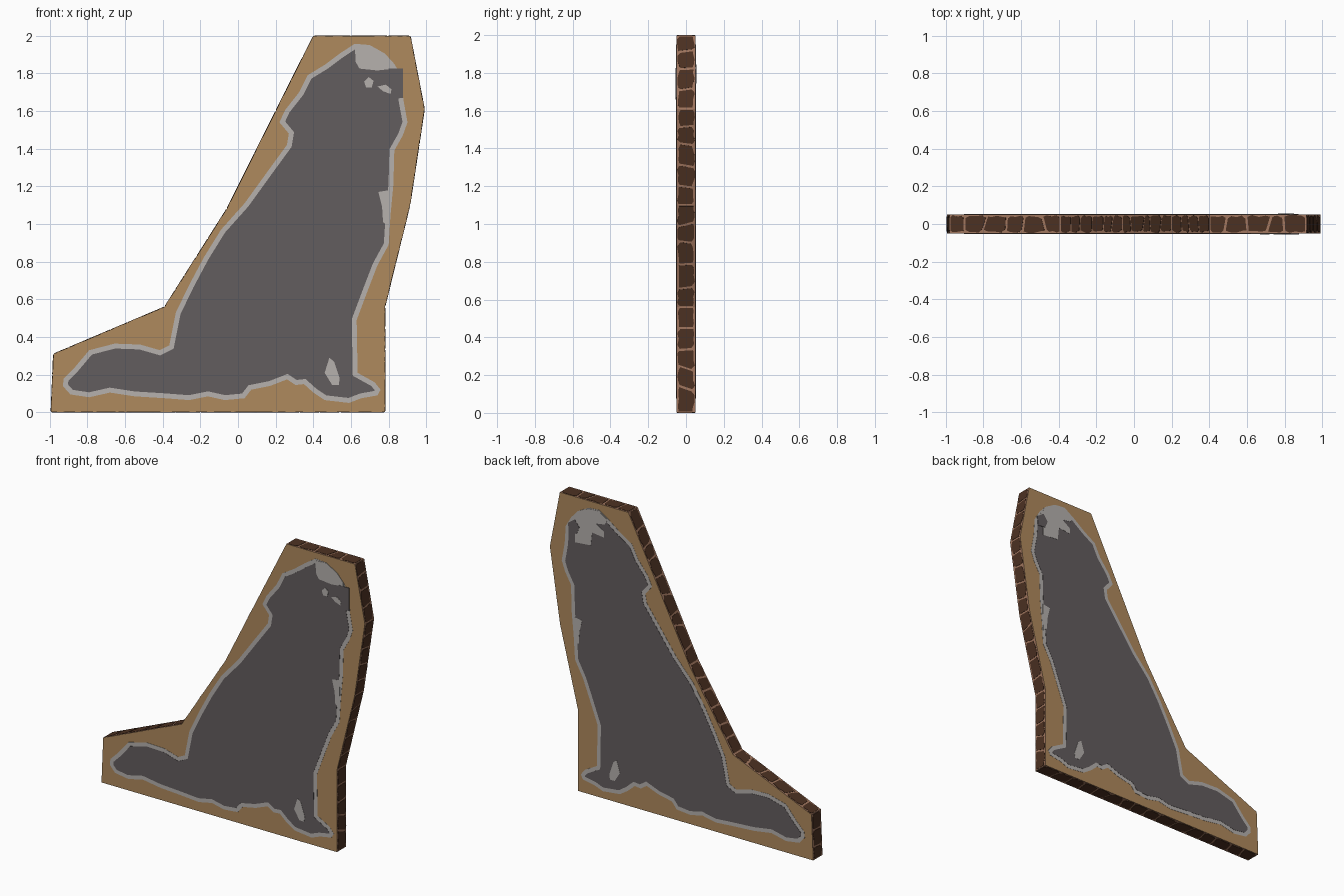
import bpy, bmesh, random
from mathutils import Vector

if "Cube" in bpy.data.objects:
    bpy.data.objects.remove(bpy.data.objects["Cube"])

random.seed(4)


def material(name, rgb):
    m = bpy.data.materials.new(name)
    m.diffuse_color = (*rgb, 1)
    m.use_nodes = True
    m.node_tree.nodes["Principled BSDF"].inputs["Base Color"].default_value = m.diffuse_color
    return m


TAN = material("tan board", (0.425, 0.252, 0.110))
DARK = material("dark grey paint", (0.124, 0.109, 0.113))
LIGHT = material("light grey paint", (0.465, 0.440, 0.420))
STONE = material("dark brown stone", (0.073, 0.031, 0.016))
MORTAR = material("pale brown mortar", (0.36, 0.185, 0.115))


def prism(bm, ring, offset):
    """Closed solid from a 3D ring swept along offset."""
    a = [bm.verts.new(p) for p in ring]
    b = [bm.verts.new(Vector(p) + offset) for p in ring]
    n = len(ring)
    bm.faces.new(a)
    bm.faces.new(b)
    for i in range(n):
        j = (i + 1) % n
        bm.faces.new((a[i], a[j], b[j], b[i]))


def finish(name, bm, mats, rule=None):
    bmesh.ops.recalc_face_normals(bm, faces=bm.faces[:])
    if rule:
        for f in bm.faces:
            f.material_index = rule(f)
    bmesh.ops.triangulate(bm, faces=[f for f in bm.faces if len(f.verts) > 4])
    me = bpy.data.meshes.new(name)
    bm.to_mesh(me)
    bm.free()
    for m in mats:
        me.materials.append(m)
    bpy.context.collection.objects.link(bpy.data.objects.new(name, me))


def plate(name, pts, side, layer, mat):
    """Thin painted plate on the front (side -1) or back (side 1)."""
    bm = bmesh.new()
    prism(bm, [(x, side * 0.049, z) for x, z in pts],
          Vector((0, side * (0.001 + 0.0012 * layer), 0)))
    finish(name, bm, [mat])


def inset(pts, d):
    """Move a counterclockwise outline inwards by d."""
    out = []
    for i, p in enumerate(pts):
        p = Vector(p)
        e1 = (p - Vector(pts[i - 1])).normalized()
        e2 = (Vector(pts[(i + 1) % len(pts)]) - p).normalized()
        n1, n2 = Vector((-e1.y, e1.x)), Vector((-e2.y, e2.x))
        q = p + (n1 + n2) * d / max(0.6, 1 + n1.dot(n2))
        out.append((q.x, q.y))
    return out


# board: tan faces, mortar rim
BOARD = [(-0.993, 0.002), (0.78, 0.002), (0.78, 0.56), (0.913, 1.10), (0.99, 1.61),
         (0.915, 1.998), (0.40, 1.998), (0.20, 1.60), (-0.06, 1.08), (-0.39, 0.56),
         (-0.98, 0.31)]
bm = bmesh.new()
prism(bm, [(x, -0.05, z) for x, z in BOARD], Vector((0, 0.1, 0)))
finish("board", bm, [TAN, MORTAR], lambda f: 0 if abs(f.normal.y) > 0.9 else 1)

# ragged stones set around the rim
bm = bmesh.new()
for i, a in enumerate(BOARD):
    a, b = Vector(a), Vector(BOARD[(i + 1) % len(BOARD)])
    length = (b - a).length
    t = (b - a) / length
    out = Vector((t.y, 0, -t.x)) * 0.002
    count = max(1, round(length / 0.11))
    step = length / count
    cuts = [(k + (random.uniform(-0.2, 0.2) if 0 < k < count else 0)) * step
            for k in range(count + 1)]
    skews = [random.uniform(-0.012, 0.012) if 0 < k < count else 0 for k in range(count + 1)]
    for k in range(count):
        ring = []
        for sy in (-1, 1):
            s0 = cuts[k] + 0.006 + sy * skews[k]
            s1 = cuts[k + 1] - 0.006 + sy * skews[k + 1]
            row = [(s0 + (s1 - s0) * u, sy * (random.uniform(0.036, 0.048) - drop))
                   for u, drop in ((0, 0.008), (0.2, 0), (0.5, 0), (0.8, 0), (1, 0.008))]
            ring += row if sy < 0 else row[::-1]
        prism(bm, [(a.x + t.x * s, y, a.y + t.y * s) for s, y in ring], out)
finish("rim_stones", bm, [STONE])

# animal silhouette outline, counterclockwise from the tail tip
ANIMAL = [
    (-0.93, 0.14), (-0.89, 0.095), (-0.79, 0.08), (-0.68, 0.105), (-0.55, 0.085),
    (-0.39, 0.075), (-0.26, 0.065), (-0.16, 0.085), (-0.07, 0.065), (0.035, 0.075),
    (0.07, 0.12), (0.17, 0.14), (0.26, 0.175), (0.305, 0.145), (0.35, 0.15),
    (0.40, 0.105), (0.46, 0.065), (0.59, 0.05), (0.655, 0.075), (0.74, 0.09),
    (0.757, 0.12), (0.725, 0.16), (0.635, 0.21), (0.63, 0.49), (0.69, 0.65),
    (0.74, 0.78), (0.80, 0.89), (0.81, 1.05), (0.825, 1.21), (0.83, 1.39),
    (0.875, 1.47), (0.90, 1.54), (0.878, 1.66), (0.87, 1.78), (0.83, 1.85),
    (0.78, 1.905), (0.70, 1.95), (0.62, 1.957), (0.54, 1.905), (0.46, 1.845),
    (0.37, 1.79), (0.325, 1.70), (0.25, 1.605), (0.22, 1.54), (0.27, 1.48),
    (0.26, 1.42), (0.165, 1.29), (0.035, 1.11), (-0.09, 0.97), (-0.18, 0.825),
    (-0.26, 0.675), (-0.33, 0.53), (-0.365, 0.355), (-0.415, 0.33), (-0.52, 0.36),
    (-0.655, 0.365), (-0.79, 0.33), (-0.87, 0.235), (-0.925, 0.18)]
BODY = inset(ANIMAL, 0.026)
HIP = [(0.745, 1.17), (0.765, 1.09), (0.77, 1.01), (0.80, 0.99), (0.805, 1.18)]
FOOT = [(0.485, 0.29), (0.46, 0.21), (0.50, 0.145), (0.535, 0.145), (0.54, 0.18), (0.51, 0.27)]

for side, label in ((-1, "front"), (1, "back")):
    plate(label + "_outline", ANIMAL, side, 1, LIGHT)
    plate(label + "_body", BODY, side, 2, DARK)
    plate(label + "_hip_patch", HIP, side, 3, LIGHT)
    plate(label + "_foot_patch", FOOT, side, 3, LIGHT)

# front head: pale crown, dark muzzle corner, two small spots
plate("front_crown", [(0.62, 1.945), (0.625, 1.86), (0.645, 1.825), (0.74, 1.815),
                      (0.83, 1.825), (0.83, 1.85), (0.78, 1.905), (0.70, 1.95)], -1, 3, LIGHT)
plate("front_muzzle", [(0.80, 1.66), (0.875, 1.67), (0.875, 1.825), (0.80, 1.825)], -1, 4, DARK)
plate("front_spot_upper", [(0.67, 1.755), (0.68, 1.725), (0.71, 1.725), (0.72, 1.76),
                           (0.695, 1.78)], -1, 5, LIGHT)
plate("front_spot_lower", [(0.74, 1.73), (0.77, 1.705), (0.81, 1.69), (0.815, 1.715),
                           (0.785, 1.74)], -1, 5, LIGHT)

# back head: pale face patch with a dark eye
plate("back_face", [(0.555, 1.905), (0.575, 1.87), (0.64, 1.86), (0.58, 1.82), (0.58, 1.78),
                    (0.67, 1.79), (0.68, 1.70), (0.80, 1.69), (0.80, 1.75), (0.85, 1.80),
                    (0.78, 1.90), (0.70, 1.945), (0.62, 1.95)], 1, 3, LIGHT)
plate("back_eye", [(0.765, 1.80), (0.785, 1.75), (0.845, 1.745), (0.85, 1.81), (0.80, 1.845)],
      1, 4, DARK)
